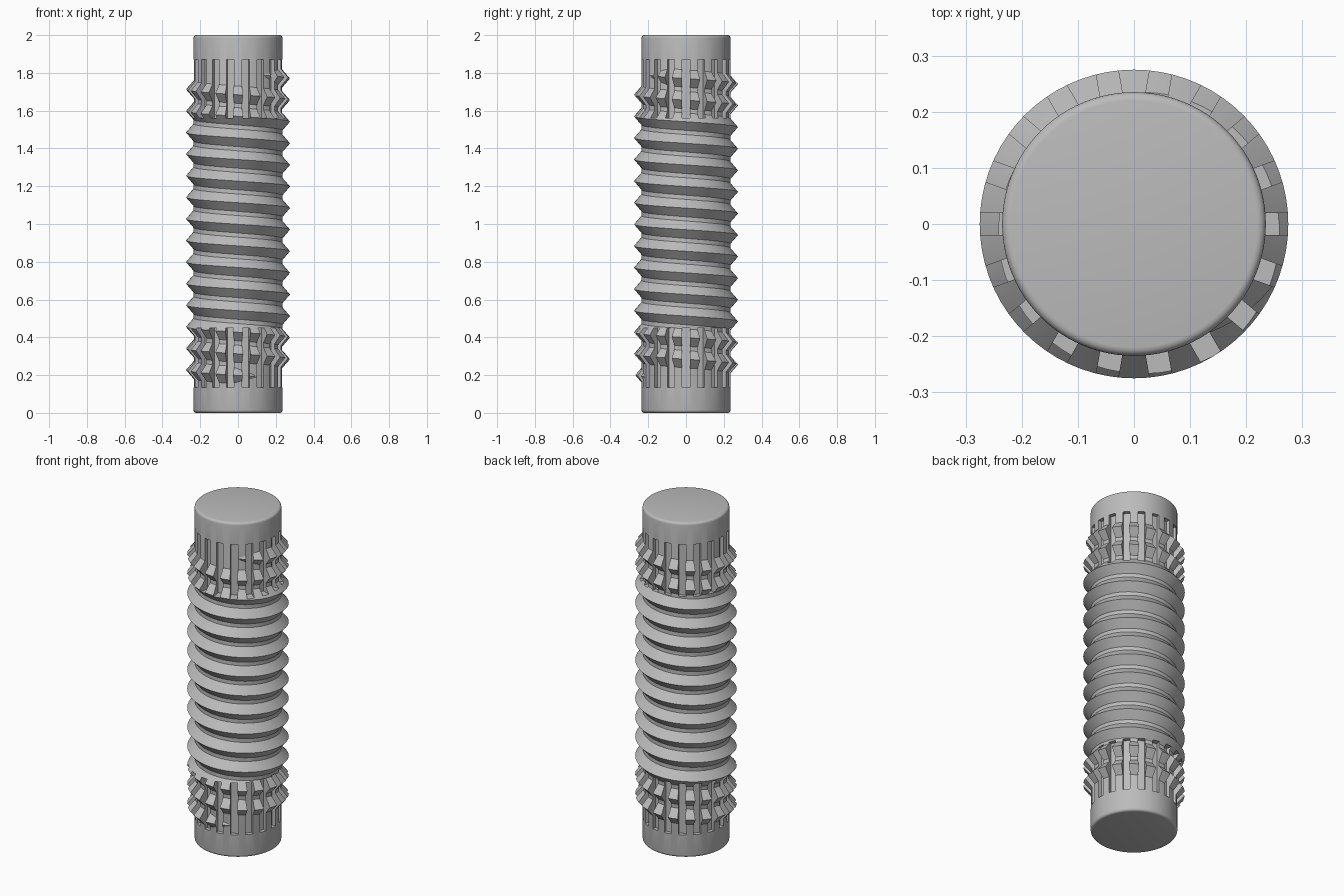
import bpy, bmesh, math
from mathutils import Matrix

cube = bpy.data.objects.get("Cube")
if cube:
    bpy.data.objects.remove(cube, do_unlink=True)

CORE, CREST, FLOOR = 0.235, 0.275, 0.212
PITCH, TURNS, STEPS = 0.1143, 14, 72
SLOTS = 18

grey = bpy.data.materials.new("plain grey")
grey.use_nodes = True
grey.diffuse_color = (0.5, 0.5, 0.5, 1)
grey.node_tree.nodes["Principled BSDF"].inputs["Base Color"].default_value = (0.5, 0.5, 0.5, 1)


def make_object(name, bm):
    bmesh.ops.recalc_face_normals(bm, faces=bm.faces)
    mesh = bpy.data.meshes.new(name)
    bm.to_mesh(mesh)
    bm.free()
    mesh.materials.append(grey)
    obj = bpy.data.objects.new(name, mesh)
    bpy.context.collection.objects.link(obj)
    return obj


def rod():
    # Round core with softly rounded ends
    bm = bmesh.new()
    bmesh.ops.create_cone(bm, cap_ends=True, segments=96, radius1=CORE, radius2=CORE,
                          depth=2, matrix=Matrix.Translation((0, 0, 1)))
    rims = [e for e in bm.edges if abs(e.verts[0].co.z - e.verts[1].co.z) < 0.01]
    bmesh.ops.bevel(bm, geom=rims, offset=0.015, segments=4, profile=0.5, affect='EDGES')
    return make_object("core_rod", bm)


def thread():
    # V-shaped ridge swept down a left-handed helix, fading out at both ends
    bm = bmesh.new()
    start = math.radians(-60)
    top = 1.77 - PITCH * start / math.tau
    total = TURNS * STEPS
    rings = []
    for i in range(total + 1):
        a = start + math.tau * i / STEPS
        z = top - PITCH * i / STEPS
        fade = min(1, i / 8, (total - i) / 8)
        crest = CORE - 0.005 + (CREST - CORE + 0.005) * fade
        half = 0.01 + 0.043 * fade
        profile = [(0.2, -half), (CORE - 0.006, -half), (crest, 0), (CORE - 0.006, half), (0.2, half)]
        rings.append([bm.verts.new((r * math.cos(a), r * math.sin(a), z + h)) for r, h in profile])
    n = len(rings[0])
    for p, q in zip(rings, rings[1:]):
        for k in range(n):
            bm.faces.new((p[k], p[(k + 1) % n], q[(k + 1) % n], q[k]))
    bm.faces.new(rings[0])
    bm.faces.new(rings[-1])
    return make_object("screw_thread", bm)


def slot_cutter():
    # Two rings of upright slots, one near each end
    bm = bmesh.new()
    for low, high in ((0.135, 0.45), (1.56, 1.87)):
        for k in range(SLOTS):
            place = (Matrix.Rotation(math.tau * k / SLOTS, 4, 'Z')
                     @ Matrix.Translation((FLOOR + 0.05, 0, (low + high) / 2))
                     @ Matrix.Diagonal((0.1, 0.04, high - low, 1)))
            bmesh.ops.create_cube(bm, size=1, matrix=place)
    return make_object("slot_cutter", bm)


parts = [rod(), thread()]
cutter = slot_cutter()
cutter.hide_render = True
cutter.hide_set(True)

for part in parts:
    cut = part.modifiers.new("slots", 'BOOLEAN')
    cut.operation = 'DIFFERENCE'
    cut.solver = 'EXACT'
    cut.object = cutter
    bpy.context.view_layer.objects.active = part
    bpy.ops.object.select_all(action='DESELECT')
    part.select_set(True)
    bpy.ops.object.modifier_apply(modifier=cut.name)
    bpy.ops.object.shade_smooth_by_angle(angle=math.radians(30))
bpy.data.objects.remove(cutter, do_unlink=True)
